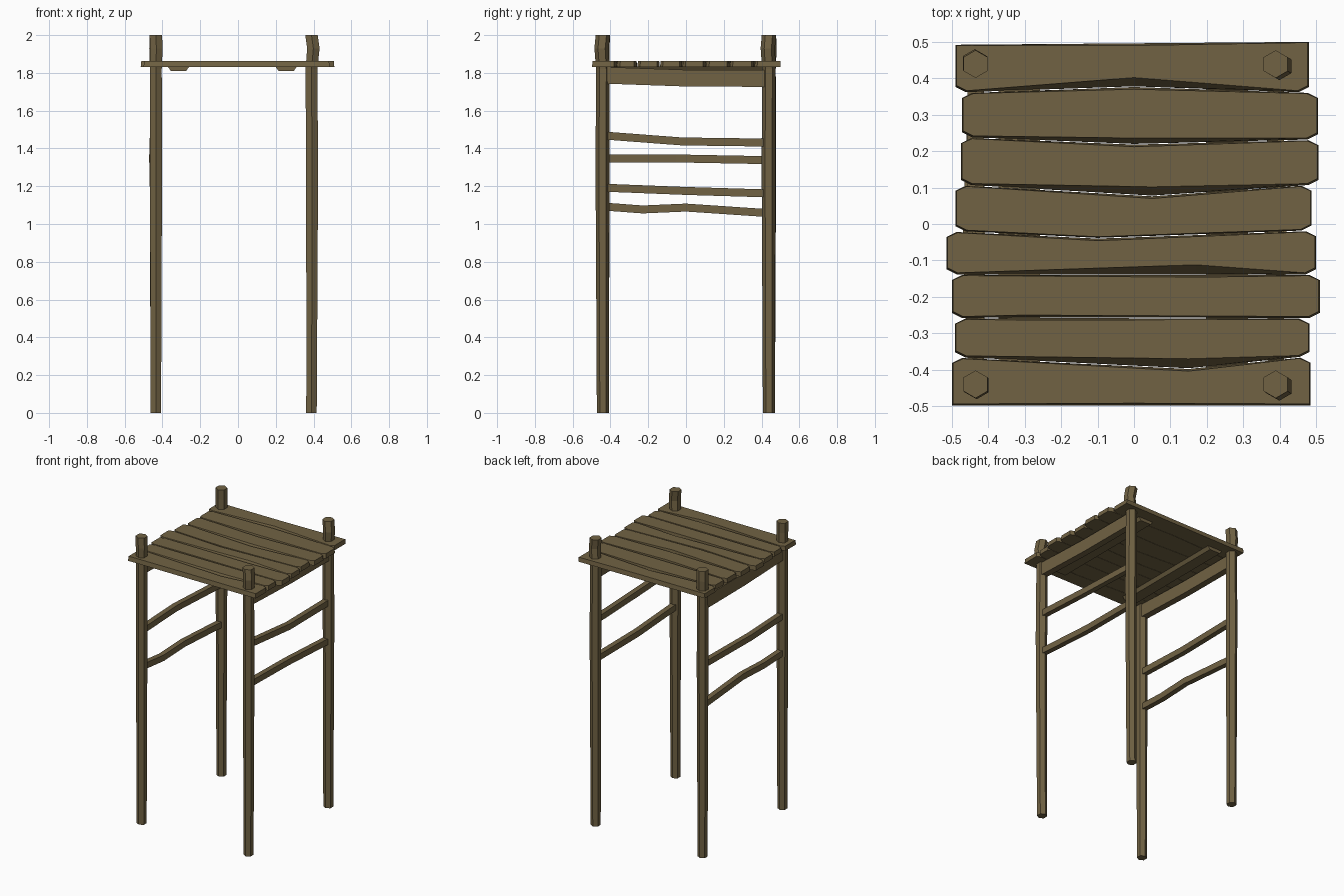
import bpy, bmesh, math
from mathutils import Vector

if "Cube" in bpy.data.objects:
    bpy.data.objects.remove(bpy.data.objects["Cube"])

wood = bpy.data.materials.new("weathered brown wood")
wood.diffuse_color = (0.165, 0.123, 0.057, 1)
wood.use_nodes = True
wood.node_tree.nodes["Principled BSDF"].inputs["Base Color"].default_value = wood.diffuse_color


def loft(name, rings):
    """Join matching rings of points into a closed flat-shaded solid."""
    bm = bmesh.new()
    vs = [[bm.verts.new(p) for p in r] for r in rings]
    n = len(rings[0])
    for a, b in zip(vs, vs[1:]):
        for i in range(n):
            j = (i + 1) % n
            bm.faces.new((a[i], a[j], b[j], b[i]))
    bm.faces.new(vs[0][::-1])
    bm.faces.new(vs[-1])
    bmesh.ops.remove_doubles(bm, verts=bm.verts, dist=1e-5)
    bmesh.ops.recalc_face_normals(bm, faces=bm.faces)
    me = bpy.data.meshes.new(name)
    bm.to_mesh(me)
    bm.free()
    me.materials.append(wood)
    ob = bpy.data.objects.new(name, me)
    bpy.context.collection.objects.link(ob)
    return ob


def post(name, x, y, lean):
    # z, radius, amount of knobbly offset
    steps = [(0, .032, 0), (.65, .034, .2), (1.3, .037, .3),
             (1.82, .036, 0), (1.93, .038, 1), (2, .038, 0)]
    loft(name, [[(x + lean[0] * k + r * math.sin(i * math.pi / 3),
                  y + lean[1] * k + r * math.cos(i * math.pi / 3), z)
                 for i in range(6)] for z, r, k in steps])


def bar(name, path, w, h, taper=1.0):
    """Rectangular bar running along y through the (x, y, z) path."""
    loft(name, [[(x - w / 2 * taper, y, z - h / 2), (x + w / 2 * taper, y, z - h / 2),
                 (x + w / 2, y, z + h / 2), (x - w / 2, y, z + h / 2)]
                for x, y, z in path])


# Corner posts
XL, XR, Y = -.435, .389, .44
post("front_left_post", XL, -Y, (.003, -.003))
post("back_left_post", XL, Y - .001, (-.002, .003))
post("front_right_post", XR, -Y, (.01, -.007))
post("back_right_post", XR, Y - .001, (.01, -.006))

# Deck planks: seams are (left y, bend x, bend y, right y, slope width)
seams = [(-.50, 0, -.50, -.50, .006), (-.368, .15, -.398, -.367, .026),
         (-.26, -.3, -.258, -.26, .006), (-.14, .17, -.14, -.14, .026),
         (-.022, -.1, -.04, -.02, .003), (.105, .05, .076, .105, .024),
         (.236, 0, .218, .23, .016), (.36, 0, .376, .36, .024),
         (.492, 0, .496, .50, .006)]
ends = [(-.50, .485), (-.492, .482), (-.50, .51), (-.515, .50),
        (-.49, .488), (-.475, .507), (-.472, .505), (-.49, .48)]


def outline(k, z, top):
    x0, x1 = ends[k]
    a, b = seams[k], seams[k + 1]
    s, u = (a[4] if top else 0), (.006 if top else 0)
    t = min(s, .004)
    ea, ca = (0, 0) if k == 0 else (.028, .014)      # notched corners
    eb, cb = (0, 0) if k == 7 else (.028, .014)
    g = .002                                          # gap between planks
    x0, x1 = x0 + u * .5, x1 - u * .5
    return [(x0, a[0] + t + ca + g, z), (x0 + ea, a[0] + t + g, z),
            (a[1], a[2] + s + g, z), (x1 - ea, a[3] + t + g, z),
            (x1, a[3] + t + ca + g, z), (x1, b[3] - cb, z),
            (x1 - eb, b[3] - u * .3, z), (b[1], b[2] - u, z),
            (x0 + eb, b[0] - u * .3, z), (x0, b[0] - cb, z)]


for k in range(8):
    loft(f"deck_plank_{k + 1}", [outline(k, 1.832, False), outline(k, 1.863, True)])

# Thin battens under the planks
for side, x in (("left", -.315), ("right", .255)):
    bar(f"{side}_batten", [(x, -.42, 1.822), (x, .42, 1.822)], .115, .024, .7)

# Side beams carrying the deck
for side, x in (("left", XL), ("right", XR)):
    bar(f"{side}_beam", [(x, -.43, 1.787), (x, 0, 1.772), (x, .43, 1.77)], .045, .088)

# Bent side rails: (side, centre x, (y, z, sideways shift) points)
rails = [("right_upper", XR, [(-.43, 1.468, 0), (-.02, 1.437, .012), (.43, 1.431, 0)]),
         ("right_lower", XR, [(-.43, 1.192, 0), (0, 1.175, -.012), (.43, 1.162, 0)]),
         ("left_upper", XL, [(-.43, 1.346, 0), (-.05, 1.347, -.018), (.43, 1.338, 0)]),
         ("left_lower", XL, [(-.43, 1.092, 0), (-.23, 1.077, .008), (0, 1.087, .008),
                             (.43, 1.058, 0)])]
for name, x, pts in rails:
    bar(f"{name}_rail", [(x + dx, y, z) for y, z, dx in pts], .036, .042)
